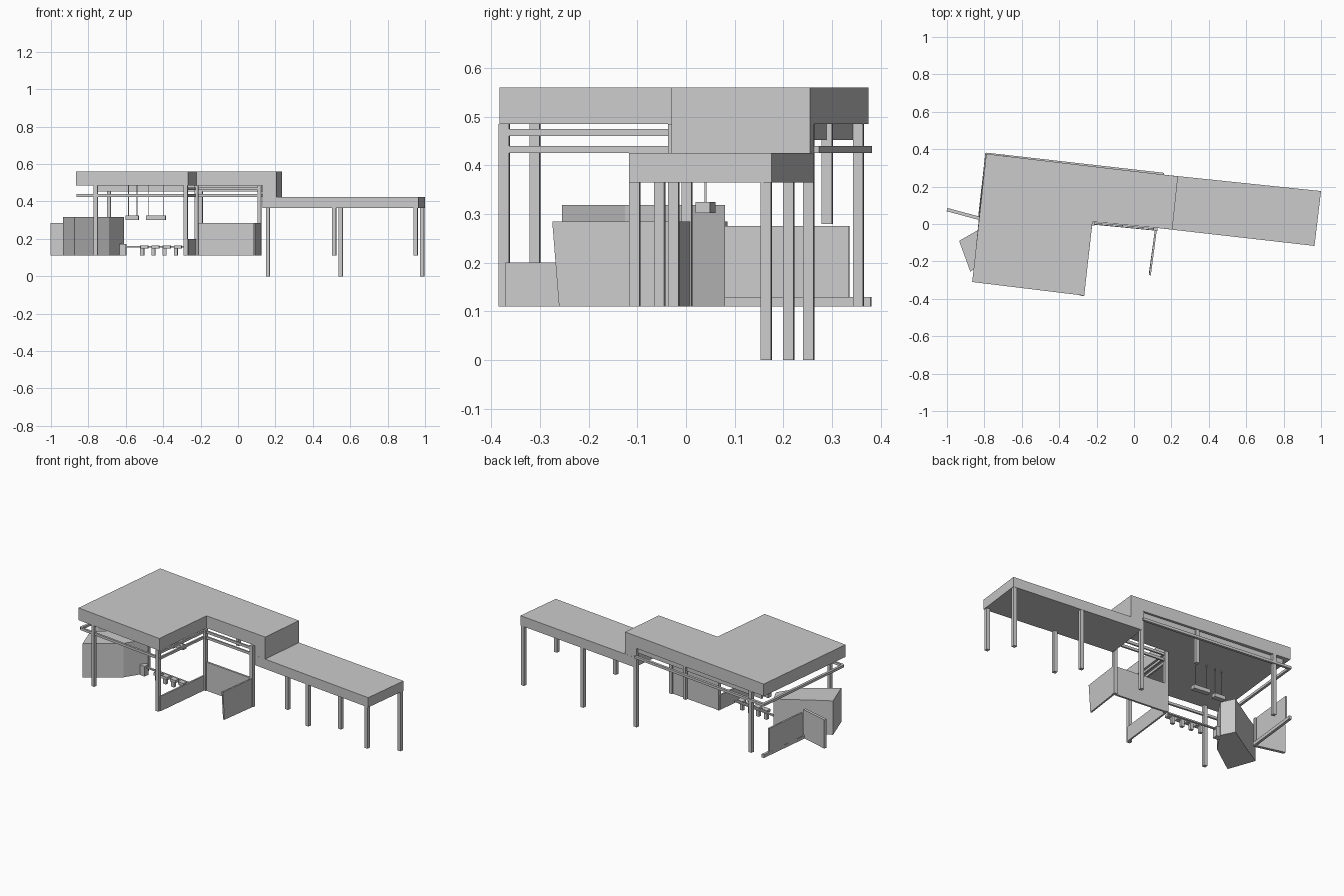
import bpy, bmesh
from mathutils import Vector


def prism(name, pts, z0, z1):
    """Extruded plan outline."""
    bm = bmesh.new()
    face = bm.faces.new([bm.verts.new((x, y, z0)) for x, y in pts])
    ext = bmesh.ops.extrude_face_region(bm, geom=[face])
    moved = [g for g in ext["geom"] if isinstance(g, bmesh.types.BMVert)]
    bmesh.ops.translate(bm, verts=moved, vec=(0, 0, z1 - z0))
    bmesh.ops.recalc_face_normals(bm, faces=bm.faces)
    me = bpy.data.meshes.new(name)
    bm.to_mesh(me)
    bm.free()
    ob = bpy.data.objects.new(name, me)
    bpy.context.collection.objects.link(ob)
    return ob


def beam(name, a, b, w, z0, z1):
    """Straight wall or rail of width w between two plan points."""
    a, b = Vector(a), Vector(b)
    d = (b - a).normalized()
    n = Vector((-d.y, d.x)) * w / 2
    return prism(name, [a - n, b - n, b + n, a + n], z0, z1)


U = Vector((0.9937, -0.1118))  # long direction of the building


def block(name, x, y, sx, sy, z0, z1):
    c = Vector((x, y))
    return beam(name, c - U * sx / 2, c + U * sx / 2, sy, z0, z1)


# Roofs
prism("main_roof", [(-.79, .375), (.165, .263), (.13, -.022), (-.222, .012),
                    (-.266, -.383), (-.865, -.31)], .485, .56)
prism("roof_step", [(.165, .263), (.235, .255), (.205, -.03), (.13, -.022)], .425, .56)
prism("low_roof", [(.165, .263), (1.0, .176), (.965, -.117), (.13, -.022)], .365, .425)

# Rails and bands below the main roof
beam("back_rail", (-.79, .374), (.16, .266), .015, .425, .44)
beam("back_band", (-.76, .345), (.15, .245), .012, .452, .485)
beam("west_rail", (-.855, -.30), (-.787, .38), .015, .425, .44)
beam("front_rail", (-.855, -.30), (-.275, -.37), .012, .425, .44)
for z in (.425, .46):
    beam("east_rail", (-.272, -.37), (-.23, .005), .01, z, z + .015)
    beam("inner_rail", (-.225, .004), (.125, -.03), .01, z, z + .015)

# Posts
for x, y, z0, z1 in [
    (-.76, -.31, .11, .485), (-.28, -.373, .11, .485), (-.69, .354, .11, .485),
    (-.2, .29, .28, .485), (-.222, .002, .11, .485), (.115, -.025, .11, .485),
    (.16, .252, 0, .485), (.55, .211, 0, .365), (.985, .165, 0, .365),
    (.515, -.054, .11, .365), (.95, -.105, .11, .365),
]:
    block("post", x, y, .021, .021, z0, z1)

# Low walls
beam("front_wall", (-.222, .003), (.12, -.03), .012, .11, .285)
wing = beam("wing_wall", (.085, -.268), (.117, -.03), .01, .11, .285)
for v in wing.data.vertices:
    if v.co.y < -.2:
        v.co.y += -.006 if v.co.z > .2 else .008
beam("east_wall", (-.27, -.37), (-.228, 0), .01, .11, .2)
beam("west_wall", (-.825, .055), (-.795, .335), .01, .13, .275)
beam("west_sill", (-.826, .03), (-.787, .38), .016, .11, .13)
beam("outer_panel", (-1, .077), (-.825, .03), .018, .11, .285)

# Angular booth on the west side
prism("booth", [(-.935, -.09), (-.875, -.255), (-.69, -.125), (-.61, 0),
                (-.65, .08), (-.83, -.03)], .11, .318)

# Counter and stools
block("counter_end", -.615, -.03, .035, .035, .11, .172)
beam("counter_bar", (-.6, -.025), (-.29, -.06), .012, .153, .161)
for i in range(4):
    x, y = -.512 + i * .06, -.05 - i * .007
    block("stool_stem", x, y, .02, .018, .11, .165)
    block("stool_seat", x + .012, y - .01, .04, .03, .148, .165)

# Hanging lamps
for x, w, wires in [(-.565, .07, (-.585, -.54)), (-.438, .105, (-.48, -.4))]:
    block("lamp", x, .04, w, .03, .302, .325)
    for wx in wires:
        block("lamp_wire", wx, .04, .004, .004, .325, .485)
